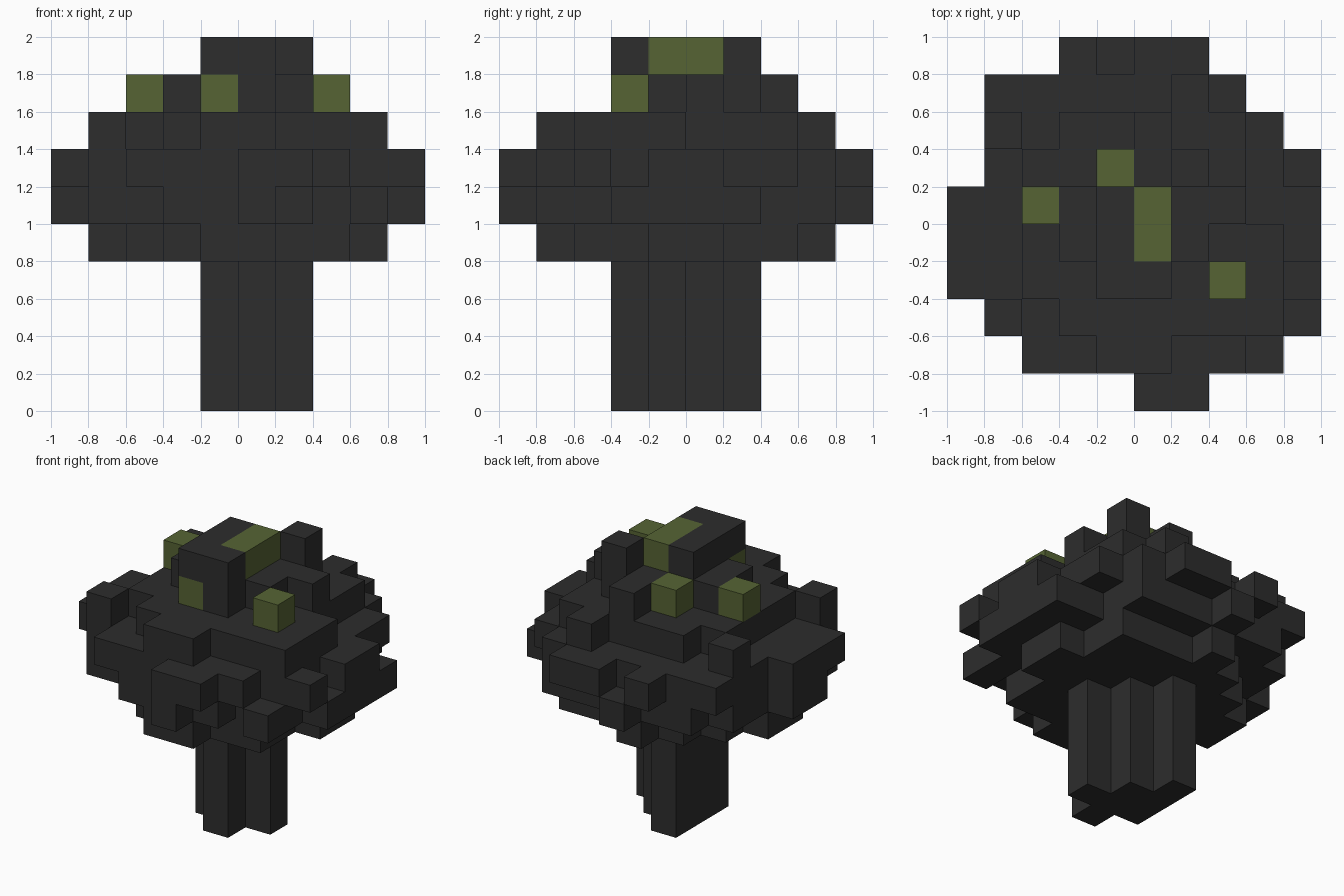
import bpy
import bmesh
import math
from mathutils import Vector

cube = bpy.data.objects.get("Cube")
if cube:
    bpy.data.objects.remove(cube, do_unlink=True)

CELL = 0.2
HALF = 1.0


def make_material(name, rgb):
    mat = bpy.data.materials.new(name)
    mat.use_nodes = True
    color = (*rgb, 1)
    mat.diffuse_color = color
    mat.node_tree.nodes["Principled BSDF"].inputs["Base Color"].default_value = color
    return mat


charcoal = make_material("charcoal", (0.026, 0.026, 0.026))
moss = make_material("moss green", (0.093, 0.127, 0.034))

# Trunk plan, rows run front to back, starting at the given row
TRUNK_START = 3
TRUNK = [".....#....",
         "....###...",
         "....##....",
         "....#....."]
TRUNK_HEIGHT = 4

# Crown plans from the lowest slice up: first row number, then the rows
# "#" is a dark block, "o" is a green one
CROWN = [
    (1, ["....##....",
         "...#####..",
         "..######..",
         ".########.",
         ".########.",
         "..######..",
         "...#####..",
         "....#....."]),
    (0, [".....#....",
         "...####.#.",
         ".########.",
         ".#########",
         "##########",
         "##########",
         ".#########",
         ".#######..",
         "..######..",
         "....#....."]),
    (0, [".....##...",
         "..######..",
         ".#########",
         "#########.",
         "##########",
         "##########",
         ".########.",
         ".########.",
         ".#######..",
         "...#.##..."]),
    (1, ["....##....",
         ".#.######.",
         "..#######.",
         "..#######.",
         "..######..",
         "..######..",
         ".#.#####..",
         "......#..."]),
    (3, ["....o#.o..",
         "...####...",
         "..o#####..",
         "....o##...",
         ".....#...."]),
    (3, ["....##....",
         "....#o....",
         "....#o....",
         "......#..."]),
]


def read_plan(start, rows, level):
    """Yield the grid cell and symbol of every block in one slice."""
    for j, row in enumerate(rows, start):
        for i, symbol in enumerate(row):
            if symbol != ".":
                yield (i, j, level), symbol


trunk, crown, sprouts = set(), set(), set()
for level in range(TRUNK_HEIGHT):
    trunk.update(cell for cell, _ in read_plan(TRUNK_START, TRUNK, level))
for level, (start, rows) in enumerate(CROWN, TRUNK_HEIGHT):
    for cell, symbol in read_plan(start, rows, level):
        (sprouts if symbol == "o" else crown).add(cell)
solid = trunk | crown | sprouts


def build_blocks(name, cells, mat):
    """Make one mesh from the outward faces of a set of blocks."""
    bm = bmesh.new()
    for cell in sorted(cells):
        center = Vector(cell) + Vector((0.5, 0.5, 0.5))
        for axis in range(3):
            for sign in (-1, 1):
                normal = Vector((0, 0, 0))
                normal[axis] = sign
                neighbour = tuple(int(c + n) for c, n in zip(cell, normal))
                if neighbour in solid:
                    continue
                u = Vector((0, 0, 0))
                u[(axis + 1) % 3] = 0.5
                v = normal.cross(u)
                mid = center + normal * 0.5
                corners = [mid - u - v, mid + u - v, mid + u + v, mid - u + v]
                bm.faces.new([bm.verts.new(p * CELL - Vector((HALF, HALF, 0)))
                              for p in corners])
    # Weld the blocks and merge flat areas
    bmesh.ops.remove_doubles(bm, verts=bm.verts, dist=0.001)
    bmesh.ops.dissolve_limit(bm, angle_limit=math.radians(1),
                             verts=bm.verts, edges=bm.edges)
    mesh = bpy.data.meshes.new(name)
    bm.to_mesh(mesh)
    bm.free()
    mesh.materials.append(mat)
    obj = bpy.data.objects.new(name, mesh)
    bpy.context.collection.objects.link(obj)
    return obj


build_blocks("trunk", trunk, charcoal)
build_blocks("crown", crown, charcoal)
build_blocks("green_leaves", sprouts, moss)
